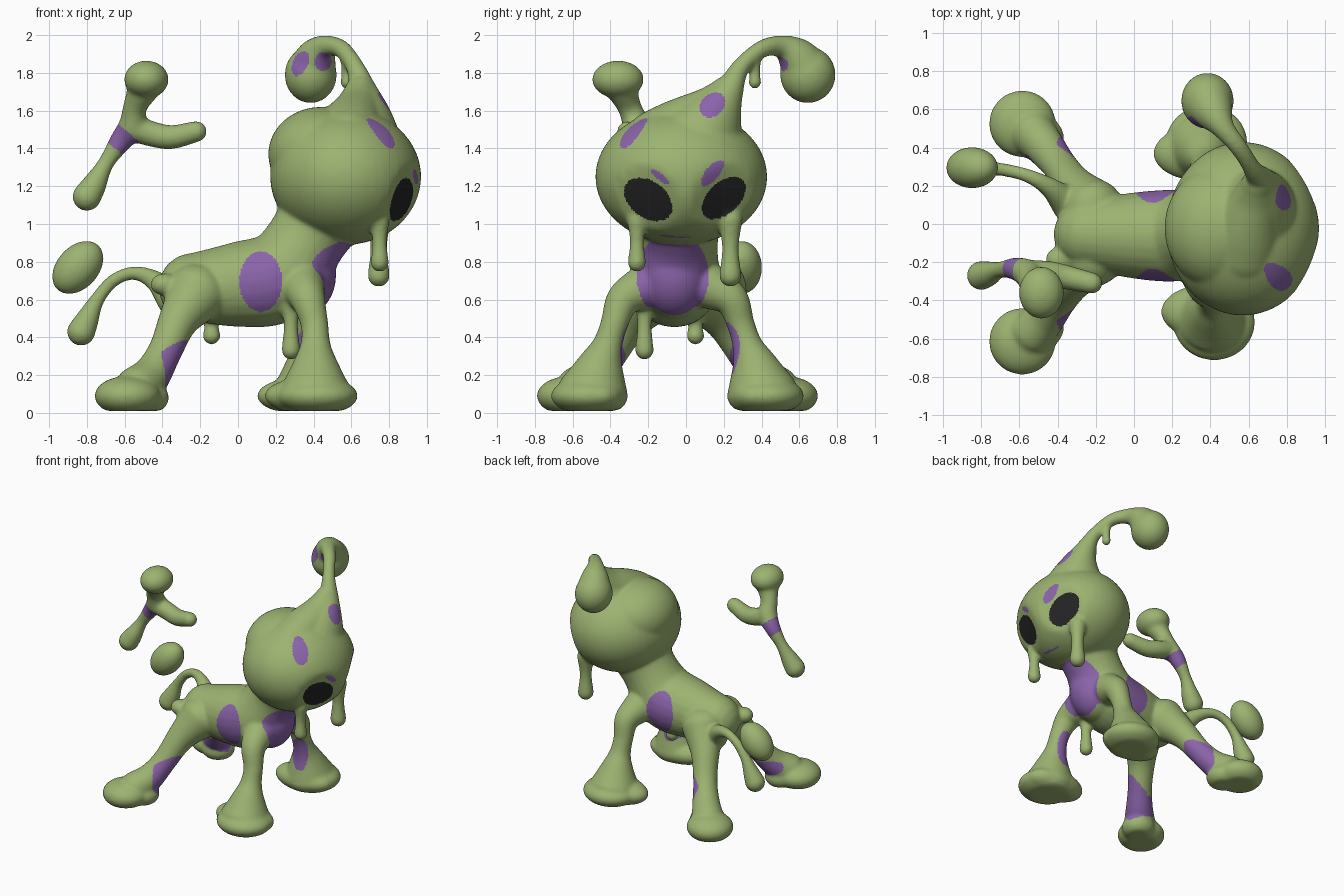
import bpy, bmesh, math
from mathutils import Vector, Matrix

MID = -0.045  # symmetry plane of the creature (y)


def material(name, rgb):
    m = bpy.data.materials.new(name)
    m.diffuse_color = (*rgb, 1)
    return m


MATS = [material("moss_green", (0.335, 0.45, 0.165)),
        material("violet", (0.255, 0.125, 0.40)),
        material("eye_black", (0.018, 0.018, 0.018))]
GREEN, VIOLET, BLACK = range(3)


def spline(pts, steps=8):
    """Catmull-Rom through (x, y, z, radius) points."""
    p = [Vector(q) for q in pts]
    p = [2 * p[0] - p[1]] + p + [2 * p[-1] - p[-2]]
    out = []
    for i in range(1, len(p) - 2):
        a, b, c, d = p[i - 1:i + 3]
        for k in range(steps):
            t = k / steps
            out.append(0.5 * (2 * b + (c - a) * t + (2 * a - 5 * b + 4 * c - d) * t * t
                              + (3 * b - a - 3 * c + d) * t ** 3))
    return out + [p[-2]]


def tube(bm, pts, sides=24):
    """Round-ended limb with varying radius, kept above the ground."""
    s = spline(pts)
    pos = [q.xyz for q in s]
    rad = [math.sqrt(max(q.w, 0.01) ** 2 + 0.0005) for q in s]  # offsets smoothing shrink
    t0, t1 = (pos[1] - pos[0]).normalized(), (pos[-1] - pos[-2]).normalized()
    angs = [math.radians(a) for a in (8, 25, 45, 65, 80)]
    head = [(pos[0] - t0 * rad[0] * math.cos(a), rad[0] * math.sin(a), t0) for a in angs]
    tail = [(pos[-1] + t1 * rad[-1] * math.cos(a), rad[-1] * math.sin(a), t1) for a in reversed(angs)]
    body = []
    for i, c in enumerate(pos):
        t = (pos[min(i + 1, len(pos) - 1)] - pos[max(i - 1, 0)]).normalized()
        body.append((c, rad[i], t))
    rings, u = [], t0.orthogonal()
    for c, r, t in head + body + tail:
        u = (u - t * u.dot(t)).normalized()
        v = t.cross(u)
        ring = []
        for k in range(sides):
            a = k * math.tau / sides
            p = c + r * (u * math.cos(a) + v * math.sin(a))
            p.z = max(p.z, 0.02)
            ring.append(bm.verts.new(p))
        rings.append(ring)
    for a, b in zip(rings, rings[1:]):
        for k in range(sides):
            j = (k + 1) % sides
            bm.faces.new((a[k], a[j], b[j], b[k]))
    bm.faces.new(rings[0][::-1])
    bm.faces.new(rings[-1])


def ball(bm, c, r, tilt=0, floor=None):
    """Ellipsoid; tilt turns it about y, floor flattens its underside."""
    m = Matrix.Translation(c) @ Matrix.Rotation(-tilt, 4, 'Y') @ Matrix.Diagonal((*r, 1))
    vs = bmesh.ops.create_uvsphere(bm, u_segments=48, v_segments=32, radius=1, matrix=m)['verts']
    if floor is not None:
        for v in vs:
            v.co.z = max(v.co.z, floor)
    return vs


def drip(bm, x, y, top, bottom, r):
    h = top - bottom - r
    tube(bm, [(x, y, top, r * 1.1), (x, y, top - h * 0.5, r * 0.7), (x, y, bottom + r, r)])


def finish(name, bm, spots=(), voxel=0.0095, smooth=26):
    """Fuse the pieces, smooth them and paint the spots."""
    me = bpy.data.meshes.new(name)
    bm.to_mesh(me)
    bm.free()
    ob = bpy.data.objects.new(name, me)
    bpy.context.collection.objects.link(ob)
    rm = ob.modifiers.new("fuse", 'REMESH')
    rm.mode, rm.voxel_size = 'VOXEL', voxel
    sm = ob.modifiers.new("soften", 'SMOOTH')
    sm.factor, sm.iterations = 0.5, smooth
    ev = ob.evaluated_get(bpy.context.evaluated_depsgraph_get())
    out = bpy.data.meshes.new_from_object(ev)
    ob.modifiers.clear()
    ob.data = out
    out.materials.clear()
    for m in MATS:
        out.materials.append(m)
    rules = []
    for mat, c, n, a, b, ang, depth, facing in spots:
        n, z = Vector(n).normalized(), Vector((0, 0, 1))
        u = z.cross(n).normalized()
        ang = math.radians(ang)
        rules.append((mat, Vector(c), n, (u * math.cos(ang) + z * math.sin(ang)) / a,
                      (z * math.cos(ang) - u * math.sin(ang)) / b, depth, facing))
    for f in out.polygons:
        f.use_smooth = True
        f.material_index = GREEN
        for mat, c, n, u, v, depth, facing in rules:
            d = f.center - c
            if (d.dot(u) ** 2 + d.dot(v) ** 2 < 1 and abs(d.dot(n)) < depth
                    and f.normal.dot(n) > facing):
                f.material_index = mat
    return ob


X, FRONT = (1, 0, 0), (0, -1, 0)

# ---- creature ----
bm = bmesh.new()
# torso, neck and chest
tube(bm, [(-0.24, -0.055, 0.665, 0.18), (0, -0.06, 0.68, 0.225), (0.22, -0.06, 0.725, 0.24),
          (0.37, -0.04, 0.93, 0.21), (0.5, -0.03, 1.15, 0.26)])
ball(bm, (0.32, -0.06, 0.73), (0.20, 0.19, 0.23))
# head with shallow eye sockets
for v in ball(bm, (0.57, -0.025, 1.25), (0.40, 0.455, 0.36)):
    for s in (-1, 1):
        d = (v.co - Vector((0.9, s * 0.215, 1.13))).length
        v.co += Vector((-0.04, -0.02 * s, 0)) * max(0, 1 - (d / 0.19) ** 2)
ball(bm, (0.44, -0.02, 1.37), (0.28, 0.32, 0.25))
# head crest running into the antenna
tube(bm, [(0.58, -0.14, 1.42, 0.19), (0.60, -0.01, 1.50, 0.175), (0.63, 0.12, 1.60, 0.13),
          (0.645, 0.21, 1.70, 0.08)])
tube(bm, [(0.62, 0.04, 1.38, 0.30), (0.66, 0.15, 1.57, 0.165), (0.66, 0.225, 1.70, 0.08),
          (0.62, 0.29, 1.83, 0.044), (0.55, 0.40, 1.925, 0.042), (0.47, 0.50, 1.94, 0.056),
          (0.42, 0.58, 1.89, 0.102), (0.385, 0.645, 1.80, 0.132)])
ball(bm, (0.385, 0.645, 1.79), (0.138, 0.147, 0.15))
drip(bm, 0.575, 0.365, 1.88, 1.72, 0.027)
# cheek drips and belly drips
drip(bm, 0.75, -0.26, 1.02, 0.75, 0.045)
drip(bm, 0.745, 0.235, 1.02, 0.67, 0.056)
drip(bm, -0.14, 0.05, 0.53, 0.365, 0.044)
drip(bm, 0.28, -0.22, 0.6, 0.285, 0.046)
spots = []
for s in (-1, 1):
    def Y(d):
        return MID + s * d
    dx = 0.02 if s < 0 else -0.02
    # front leg and bell-shaped foot
    tube(bm, [(0.34, Y(0.17), 0.67, 0.12), (0.37, Y(0.285), 0.60, 0.09), (0.385 + dx, Y(0.335), 0.47, 0.07),
              (0.39 + dx, Y(0.37), 0.36, 0.078), (0.39 + dx, Y(0.405), 0.26, 0.12),
              (0.39 + dx, Y(0.44), 0.13, 0.185)])
    ball(bm, (0.40 + dx, Y(0.47), 0.09), (0.215, 0.2, 0.10), floor=0.01)
    ball(bm, (0.365 + dx, Y(0.415), 0.09), (0.245, 0.145, 0.10), floor=0.01)
    # hind leg and foot
    tube(bm, [(-0.22, Y(0.13), 0.63, 0.16), (-0.315, Y(0.245), 0.49, 0.105), (-0.385, Y(0.345), 0.33, 0.088),
              (-0.455, Y(0.435), 0.205, 0.10), (-0.53, Y(0.52), 0.13, 0.12)])
    ball(bm, (-0.585, Y(0.57), 0.09), (0.175, 0.175, 0.105), floor=0.01)
    ball(bm, (-0.49, Y(0.49), 0.08), (0.125, 0.125, 0.09), floor=0.01)
    # violet patches on flank and inner legs
    spots += [(VIOLET, (0.12, Y(0.2), 0.695), (0, s, 0), 0.113, 0.16, 0, 0.2, 0.08),
              (VIOLET, (0.39, Y(0.28), 0.34), (0.45, -0.9 * s, 0), 0.065, 0.14, 0, 0.13, 0.05),
              (VIOLET, (-0.37, Y(0.395), 0.24), (1, 0, 0), 0.1, 0.16, 30 * s, 0.13, -0.05),
              (VIOLET, (-0.47, Y(0.36), 0.19), (0, -s, 0), 0.1, 0.065, 0, 0.12, 0.1)]
# rump bump and tail
ball(bm, (-0.39, -0.19, 0.68), (0.075, 0.07, 0.06))
tube(bm, [(-0.34, 0.10, 0.60, 0.09), (-0.44, 0.19, 0.70, 0.05), (-0.55, 0.25, 0.74, 0.03),
          (-0.66, 0.28, 0.70, 0.028), (-0.745, 0.29, 0.60, 0.033), (-0.80, 0.29, 0.49, 0.06),
          (-0.83, 0.29, 0.43, 0.073)])
spots += [
    # chest
    (VIOLET, (0.56, -0.07, 0.725), X, 0.19, 0.235, 0, 0.2, 0.4),
    # brows
    (VIOLET, (0.88, -0.137, 1.25), X, 0.062, 0.018, -40, 0.2, 0.08),
    (VIOLET, (0.88, 0.14, 1.27), X, 0.085, 0.036, 50, 0.2, 0.08),
    # forehead
    (VIOLET, (0.76, 0.14, 1.63), X, 0.075, 0.058, 40, 0.2, 0.08),
    (VIOLET, (0.75, -0.27, 1.48), (0.6, -0.6, 0.3), 0.058, 0.08, 0, 0.15, 0.08),
    # antenna bulb
    (VIOLET, (0.33, 0.53, 1.85), FRONT, 0.07, 0.04, 65, 0.09, 0.3),
    (VIOLET, (0.45, 0.53, 1.86), FRONT, 0.045, 0.05, 0, 0.09, 0.08),
    # eyes
    (BLACK, (0.85, -0.2, 1.13), X, 0.142, 0.096, -37, 0.25, 0.08),
    (BLACK, (0.85, 0.2, 1.138), X, 0.138, 0.083, 43, 0.25, 0.08)]
finish("creature_body", bm, spots)

# ---- floating splash ----
bm = bmesh.new()
ball(bm, (-0.485, -0.36, 1.765), (0.118, 0.137, 0.1))
tube(bm, [(-0.49, -0.35, 1.74, 0.09), (-0.545, -0.30, 1.62, 0.06), (-0.56, -0.26, 1.52, 0.07),
          (-0.62, -0.235, 1.44, 0.056), (-0.70, -0.24, 1.32, 0.038), (-0.76, -0.26, 1.21, 0.062),
          (-0.80, -0.27, 1.145, 0.074)])
tube(bm, [(-0.56, -0.26, 1.51, 0.068), (-0.45, -0.26, 1.475, 0.064), (-0.35, -0.28, 1.46, 0.06),
          (-0.22, -0.31, 1.49, 0.052)])
finish("floating_splash", bm, [(VIOLET, (-0.625, -0.235, 1.45), (0.65, 0, 0.75), 0.1, 0.1, 0, 0.055, -2)])

# ---- floating droplet ----
bm = bmesh.new()
ball(bm, (-0.848, 0.295, 0.77), (0.162, 0.108, 0.112), tilt=math.radians(48))
finish("floating_droplet", bm)
